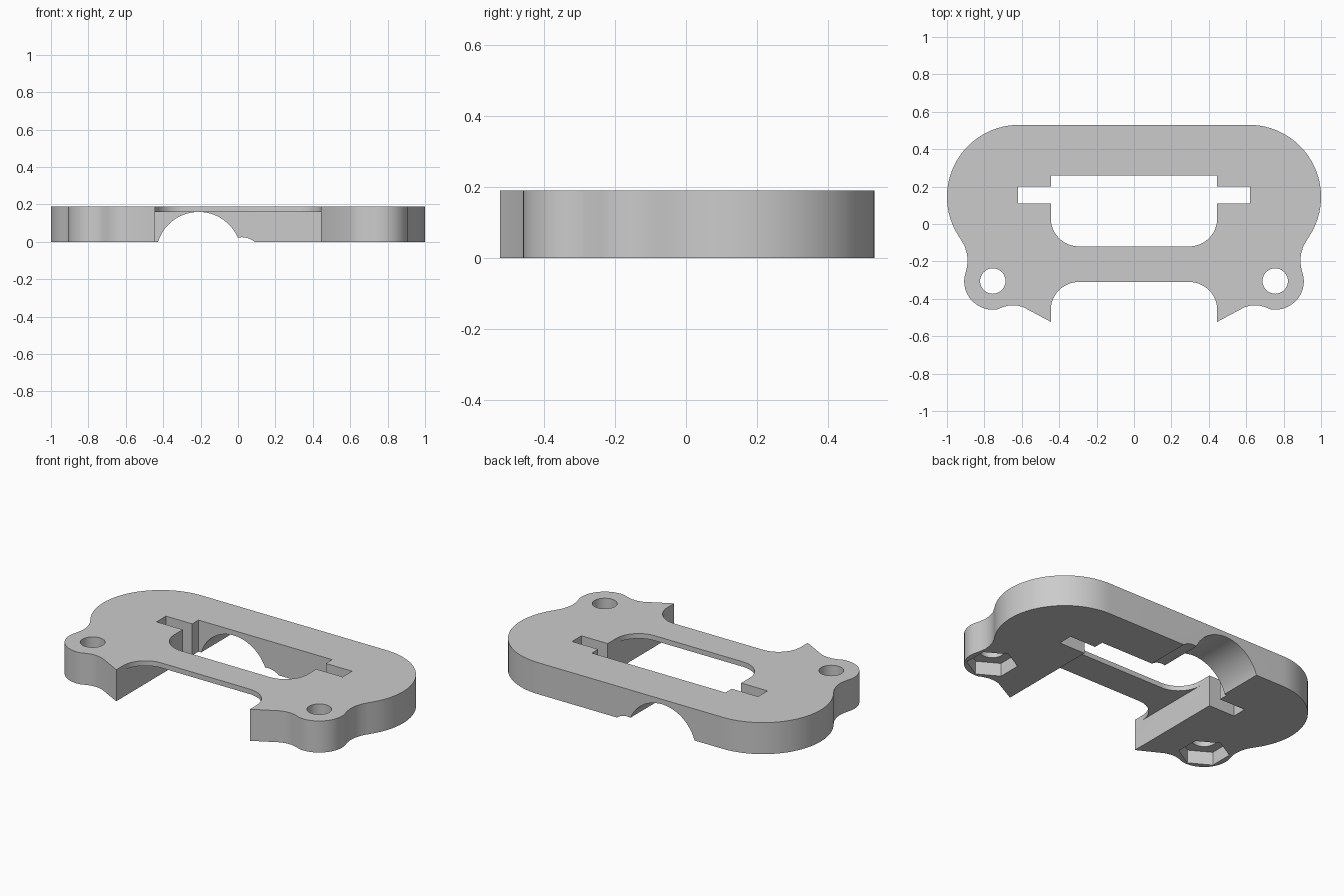
import bpy, bmesh
from math import sin, cos, radians, pi

cube = bpy.data.objects.get("Cube")
if cube:
    bpy.data.objects.remove(cube, do_unlink=True)

HEIGHT, CEILING = 0.19, 0.16
HALF = 0.445            # half width of the channel and opening

grey = bpy.data.materials.new("plain grey")
grey.use_nodes = True
grey.diffuse_color = (0.6, 0.6, 0.6, 1)
grey.node_tree.nodes["Principled BSDF"].inputs["Base Color"].default_value = (0.6, 0.6, 0.6, 1)


def arc(cx, cy, r, start, end, steps):
    angles = [radians(start + (end - start) * i / steps) for i in range(steps + 1)]
    return [(cx + r * cos(a), cy + r * sin(a)) for a in angles]


def mirrored(half):
    """Close a +x half profile with its mirror image."""
    return half + [(-x, y) for x, y in reversed(half)]


def prism(name, points, low, high, along_y=False):
    """Extrude a profile along z, or along y for an (x, z) profile."""
    bm = bmesh.new()
    place = (lambda p: (p[0], low, p[1])) if along_y else (lambda p: (p[0], p[1], low))
    face = bm.faces.new([bm.verts.new(place(p)) for p in points])
    top = bmesh.ops.extrude_face_region(bm, geom=[face])
    verts = [v for v in top["geom"] if isinstance(v, bmesh.types.BMVert)]
    shift = (0, high - low, 0) if along_y else (0, 0, high - low)
    bmesh.ops.translate(bm, verts=verts, vec=shift)
    bmesh.ops.recalc_face_normals(bm, faces=bm.faces)
    mesh = bpy.data.meshes.new(name)
    bm.to_mesh(mesh)
    bm.free()
    obj = bpy.data.objects.new(name, mesh)
    bpy.context.collection.objects.link(obj)
    mesh.materials.append(grey)
    return obj


def box(x, y0, y1):
    return mirrored([(x, y1), (x, y0)])


# Body outline: big rounded end, waist, screw ear, pointed foot
outline = arc(0.615, 0.145, 0.385, 90, -30, 28)
outline += [(0.925, -0.085), (0.905, -0.12), (0.893, -0.16), (0.889, -0.2), (0.895, -0.24)]
outline += arc(0.755, -0.305, 0.153, 8, -100, 18)
outline += [(0.70, -0.444), (0.665, -0.435), (0.63, -0.435), (0.595, -0.443), (0.40, -0.547)]
body = prism("bracket_body", mirrored(outline), 0, HEIGHT)

cutters = []

# Channel under the thin bridge
cutters.append(prism("channel_cutter", box(HALF, -0.8, 0.26), -0.1, CEILING))

# Central opening with rounded front corners
opening = [(HALF, 0.26)] + arc(HALF - 0.15, 0.03, 0.15, 0, -90, 12)
cutters.append(prism("opening_cutter", mirrored(opening), -0.1, 0.3))

# Front notch with rounded inner corners
notch = arc(HALF - 0.15, -0.46, 0.15, 90, 0, 12) + [(HALF, -0.8)]
cutters.append(prism("notch_cutter", mirrored(notch), -0.1, 0.3))

# Side slots of the opening
cutters.append(prism("slot_cutter", box(0.62, 0.11, 0.20), -0.1, 0.3))

# Cable tunnel and small groove through the back wall
cutters.append(prism("tunnel_cutter", arc(-0.21, -0.068, 0.228, 0, 354, 59), 0.2, 0.7, True))
cutters.append(prism("groove_cutter", arc(0.02, -0.085, 0.11, 0, 352.5, 47), 0.2, 0.7, True))

# Screw holes with hexagonal nut pockets below
for side in (-1, 1):
    x = side * 0.755
    cutters.append(prism("screw_cutter", arc(x, -0.305, 0.068, 0, 348.75, 31), -0.1, 0.3))
    cutters.append(prism("nut_cutter", arc(x, -0.305, 0.14, 30, 330, 5), -0.1, 0.08))

bpy.context.view_layer.objects.active = body
for cutter in cutters:
    mod = body.modifiers.new("cut", "BOOLEAN")
    mod.operation, mod.solver, mod.object = "DIFFERENCE", "EXACT", cutter
    bpy.ops.object.modifier_apply(modifier=mod.name)
    bpy.data.objects.remove(cutter, do_unlink=True)

# Smooth curved walls, sharp rims
bpy.ops.object.select_all(action="DESELECT")
body.select_set(True)
bpy.ops.object.shade_smooth_by_angle(angle=pi / 6)
